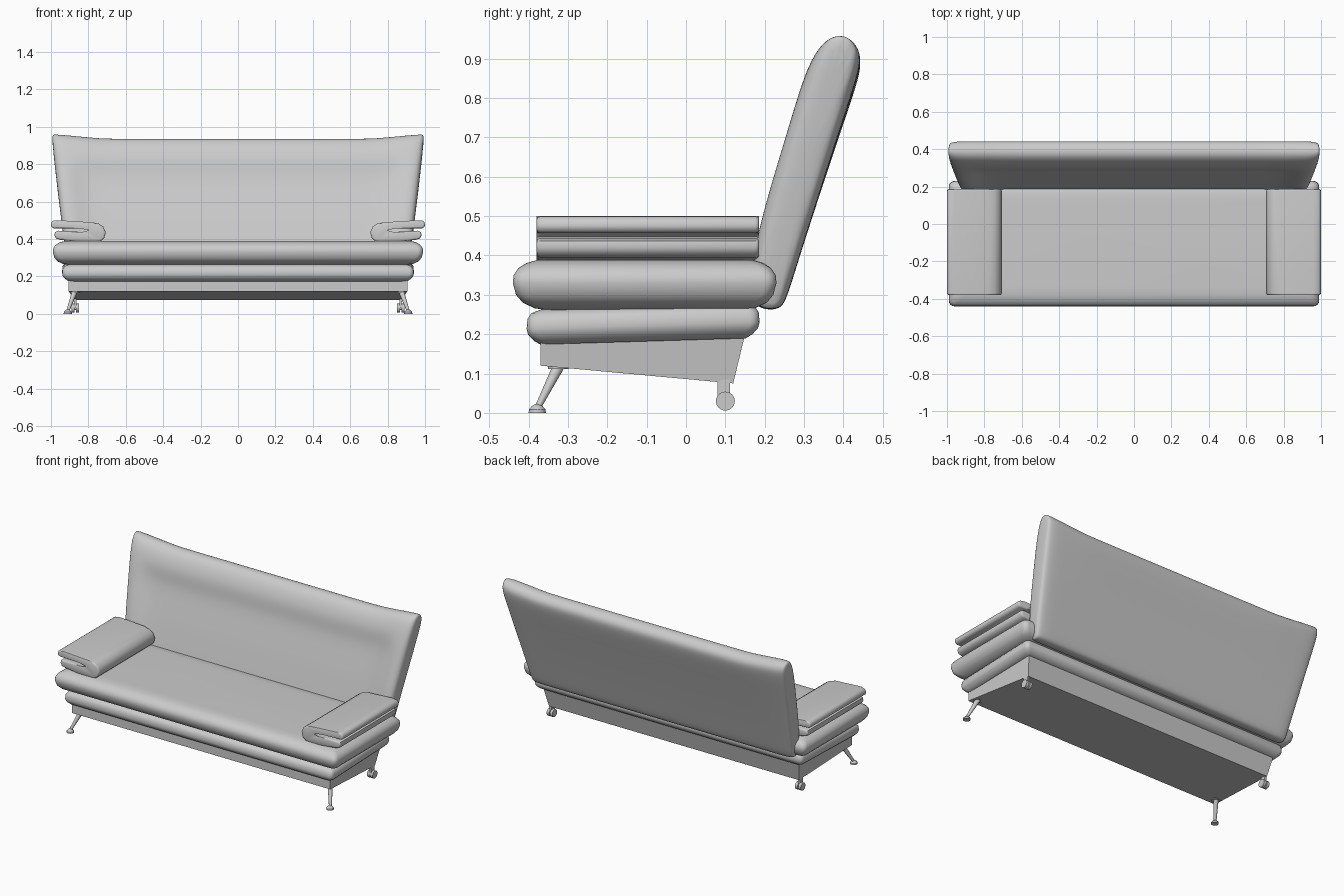
import bpy, bmesh, math
from mathutils import Vector

if "Cube" in bpy.data.objects:
    bpy.data.objects.remove(bpy.data.objects["Cube"])

mat = bpy.data.materials.new("light grey")
mat.use_nodes = True
GREY = (0.6, 0.6, 0.6, 1)
mat.diffuse_color = GREY
mat.node_tree.nodes["Principled BSDF"].inputs["Base Color"].default_value = GREY


def finish(name, bm, angle=50, mirror=False, subsurf=0):
    bmesh.ops.recalc_face_normals(bm, faces=bm.faces)
    me = bpy.data.meshes.new(name)
    bm.to_mesh(me)
    bm.free()
    me.materials.append(mat)
    ob = bpy.data.objects.new(name, me)
    bpy.context.collection.objects.link(ob)
    if mirror:
        ob.modifiers.new("Mirror", 'MIRROR')
    if subsurf:
        mod = ob.modifiers.new("Subdivision", 'SUBSURF')
        mod.levels = mod.render_levels = subsurf
    bpy.ops.object.select_all(action='DESELECT')
    ob.select_set(True)
    bpy.context.view_layer.objects.active = ob
    bpy.ops.object.shade_smooth_by_angle(angle=math.radians(angle))
    return ob


def loft(bm, rings):
    """Skin closed rings of equal length and cap both ends."""
    loops = [[bm.verts.new(p) for p in ring] for ring in rings]
    n = len(loops[0])
    for a, b in zip(loops, loops[1:]):
        for i in range(n):
            j = (i + 1) % n
            bm.faces.new((a[i], a[j], b[j], b[i]))
    bm.faces.new(loops[0])
    bm.faces.new(loops[-1])


def rounded_rect(x, y0, y1, r, z, steps=5):
    pts = []
    for k, (sx, cy) in enumerate(((1, y1 - r), (-1, y1 - r), (-1, y0 + r), (1, y0 + r))):
        for s in range(steps):
            a = math.pi / 2 * (k + s / (steps - 1))
            pts.append((sx * (x - r) + r * math.cos(a), cy + r * math.sin(a), z))
    return pts


def cushion(name, x, y0, y1, r, layers, tilt=0):
    """Stack rounded rectangles; each layer is (height, inset)."""
    bm = bmesh.new()
    rings = []
    for z, i in layers:
        ring = rounded_rect(x - i, y0 + i, y1 - i, r, z)
        rings.append([(px, py, pz + tilt * py) for px, py, pz in ring])
    loft(bm, rings)
    return finish(name, bm, 60)


def tube(bm, p, q, r1, r2, seg=16):
    p, q = Vector(p), Vector(q)
    rot = (q - p).to_track_quat('Z', 'Y').to_matrix()
    ring = [Vector((math.cos(2 * math.pi * k / seg), math.sin(2 * math.pi * k / seg), 0)) for k in range(seg)]
    loft(bm, [[c + rot @ v * r for v in ring] for c, r in ((p, r1), (q, r2))])


# Seat and the thinner cushion below it
cushion("seat", 0.99, -0.44, 0.23, 0.03,
        [(.262, .08), (.266, .055), (.28, .025), (.30, .008), (.33, 0), (.35, .002),
         (.368, .014), (.381, .035), (.388, .06), (.39, .1)])
cushion("lower_cushion", 0.94, -0.405, 0.187, 0.025,
        [(.185, .035), (.195, .018), (.21, .004), (.225, 0), (.25, .002), (.265, .012), (.275, .04)],
        tilt=0.03)

# Wedge-shaped base frame
bm = bmesh.new()
loft(bm, [[(s * .905, -.37, .2), (s * .905, -.37, .12), (s * .875, .12, .075), (s * .9, .155, .22)]
          for s in (-1, 1)])
finish("base_frame", bm, 20)

# Backrest: leaning section (y, z, recess weight) lofted across the width
section = [(.19, .262, 0), (.16, .29, 0), (.168, .42, 1), (.205, .56, 1), (.247, .70, 1),
           (.268, .77, .8), (.295, .85, 0), (.325, .92, 0), (.355, .955, 0), (.385, .965, 0),
           (.42, .956, 0), (.445, .925, 0), (.442, .88, 0), (.40, .75, 0), (.34, .56, 0),
           (.28, .37, 0), (.253, .28, 0), (.235, .262, 0)]
half = [(0, 1), (.4, 1), (.68, 1), (.75, 1), (.84, 1), (.9, 1), (.95, .97), (.985, .85), (1, .55)]
stations = [(-t, k) for t, k in half[:0:-1]] + half
rings = []
for t, keep in stations:
    a = abs(t)
    dip = 0.027 * min(1, max(0, (1 - a) / .29))
    recess = 0.028 * min(1, max(0, (.93 - a) / .1))
    ring = []
    for y, z, w in section:
        mid = .205 + .3 * (z - .27)
        yy = mid + (y - mid) * keep + recess * w
        zz = .61 + (z - .61) * (1 - .04 * (1 - keep)) - dip * max(0, (z - .5) / .46)
        ring.append((t * (.887 + .118 * z), yy, zz))
    rings.append(ring)
bm = bmesh.new()
loft(bm, rings)
finish("backrest", bm, 80, subsurf=2)

# Armrests: a folded pad with a slot open to the outside
profile = [(1.0, .475), (.997, .49), (.985, .499), (.96, .5), (.78, .489), (.745, .482), (.72, .465),
           (.707, .435), (.715, .405), (.735, .387), (.765, .38), (.81, .382), (.95, .395),
           (.972, .402), (.982, .42), (.978, .437), (.96, .444), (.83, .437), (.795, .437),
           (.784, .447), (.795, .457), (.85, .457), (.985, .457), (.997, .464)]
bm = bmesh.new()
loft(bm, [[(x, y, z) for x, z in profile] for y in (-.38, .186)])
caps = [e for e in bm.edges if abs(e.verts[0].co.y - e.verts[1].co.y) < .001]
bmesh.ops.bevel(bm, geom=caps, offset=.01, segments=3, profile=.5, affect='EDGES', clamp_overlap=True)
finish("armrests", bm, 50, mirror=True)

# Splayed front legs with mounting plates and dome feet
bm = bmesh.new()
tube(bm, (.872, -.322, .122), (.91, -.376, .015), .015, .008)
tube(bm, (.872, -.325, .112), (.872, -.325, .122), .026, .026)
for z0, r0, z1, r1 in ((0, .022, .009, .021), (.009, .021, .017, .014), (.017, .014, .022, .006)):
    tube(bm, (.91, -.378, z0), (.91, -.378, z1), r0, r1)
finish("front_legs", bm, 40, mirror=True)

# Rear castors: twin wheel plus a flat stem
bm = bmesh.new()
for x0, x1 in ((.85, .867), (.873, .89)):
    tube(bm, (x0, .1, .03), (x1, .1, .03), .024, .024, 24)
tube(bm, (.855, .1, .03), (.885, .1, .03), .01, .01)
loft(bm, [[(.87 + sx * .007, .096 + sy * .016, z) for sx, sy in ((-1, -1), (1, -1), (1, 1), (-1, 1))]
          for z in (.03, .085)])
finish("rear_castors", bm, 40, mirror=True)
